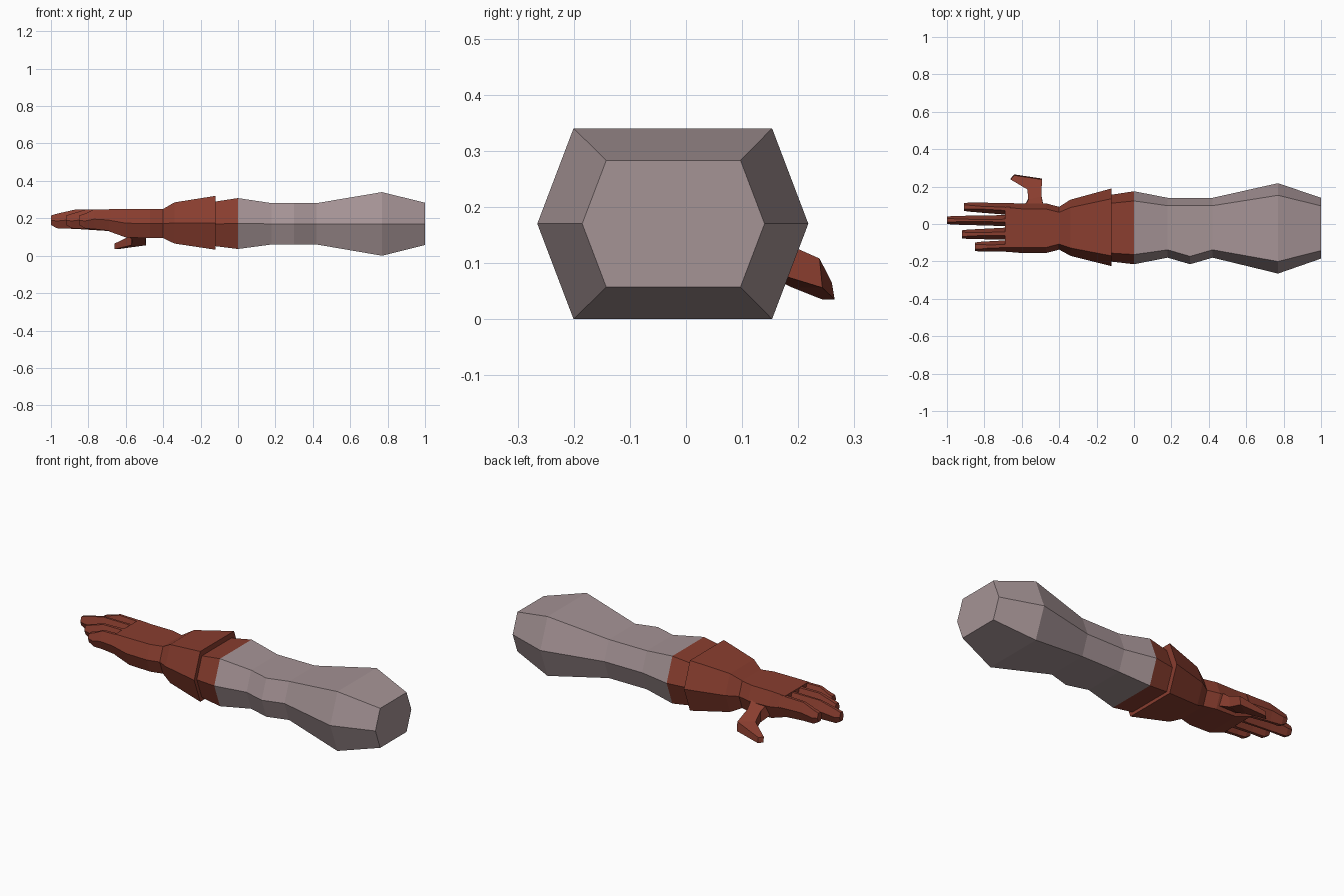
import bpy, bmesh


def material(name, color):
    m = bpy.data.materials.new(name)
    m.diffuse_color = (*color, 1)
    return m


GREY = material("sleeve grey", (0.376, 0.292, 0.301))
BROWN = material("leather brown", (0.25, 0.047, 0.028))


def loft(name, rings, mat):
    """Skin a list of equal-sized rings and cap both ends."""
    bm = bmesh.new()
    loops = [[bm.verts.new(p) for p in ring] for ring in rings]
    n = len(loops[0])
    for a, b in zip(loops, loops[1:]):
        for i in range(n):
            j = (i + 1) % n
            bm.faces.new((a[i], a[j], b[j], b[i]))
    bm.faces.new(loops[0])
    bm.faces.new(loops[-1][::-1])
    bmesh.ops.recalc_face_normals(bm, faces=bm.faces)
    mesh = bpy.data.meshes.new(name)
    bm.to_mesh(mesh)
    bm.free()
    mesh.materials.append(mat)
    ob = bpy.data.objects.new(name, mesh)
    bpy.context.collection.objects.link(ob)
    return ob


def hexagon(x, y0, y1, z0, z1):
    """Six-sided section with flat top and bottom and pointed sides."""
    c, mid = 0.19 * (z1 - z0), (z0 + z1) / 2
    return [(x, y0, mid), (x, y0 + c, z1), (x, y1 - c, z1),
            (x, y1, mid), (x, y1 - c, z0), (x, y0 + c, z0)]


def hex_loft(name, sections, mat):
    return loft(name, [hexagon(*s) for s in sections], mat)


# Sleeve, from shoulder end to wrist
hex_loft("sleeve", [
    (1.00, -0.185, 0.140, 0.057, 0.283),
    (0.77, -0.265, 0.218, 0.000, 0.340),
    (0.42, -0.180, 0.140, 0.060, 0.281),
    (0.30, -0.215, 0.140, 0.060, 0.281),
    (0.18, -0.180, 0.140, 0.060, 0.281),
    (0.00, -0.215, 0.175, 0.036, 0.308)], GREY)

# Inner cuff tucked into the gauntlet
hex_loft("inner_cuff", [
    (0.00, -0.215, 0.175, 0.036, 0.308),
    (-0.13, -0.200, 0.155, 0.052, 0.288)], BROWN)

# Flared gauntlet
hex_loft("gauntlet", [
    (-0.12, -0.225, 0.190, 0.032, 0.320),
    (-0.34, -0.170, 0.130, 0.065, 0.285),
    (-0.40, -0.137, 0.092, 0.094, 0.250)], BROWN)

# Palm
hex_loft("palm", [
    (-0.40, -0.137, 0.092, 0.094, 0.250),
    (-0.47, -0.155, 0.110, 0.094, 0.250),
    (-0.60, -0.155, 0.110, 0.098, 0.250),
    (-0.69, -0.148, 0.112, 0.130, 0.250)], BROWN)

# Fingers: base y range, tip y range, knuckle x, tip x
fingers = {
    "index_finger": (0.048, 0.112, 0.066, 0.115, -0.81, -0.91),
    "middle_finger": (-0.012, 0.048, -0.003, 0.043, -0.865, -1.0),
    "ring_finger": (-0.084, -0.018, -0.080, -0.030, -0.81, -0.92),
    "little_finger": (-0.148, -0.086, -0.148, -0.095, -0.77, -0.85),
}
for name, (b0, b1, t0, t1, knuckle, tip) in fingers.items():
    hex_loft(name, [
        (-0.66, b0, b1, 0.130, 0.248),
        (knuckle, (b0 + 2 * t0) / 3, (b1 + 2 * t1) / 3, 0.143, 0.248),
        (tip + 0.03, t0, t1, 0.147, 0.224),
        (tip, t0 + 0.004, t1 - 0.004, 0.165, 0.215)], BROWN)

# Thumb: near edge, far edge, centre height, half thickness
thumb = [
    ((-0.48, 0.07), (-0.60, 0.07), 0.165, 0.045),
    ((-0.495, 0.150), (-0.565, 0.130), 0.115, 0.032),
    ((-0.492, 0.238), (-0.570, 0.185), 0.082, 0.026),
    ((-0.640, 0.260), (-0.660, 0.238), 0.050, 0.015),
]
loft("thumb", [[(*a, z + t), (*b, z + t),
                (b[0], b[1] + 0.005, z - t), (a[0], a[1] + 0.005, z - t)]
               for a, b, z, t in thumb], BROWN)
